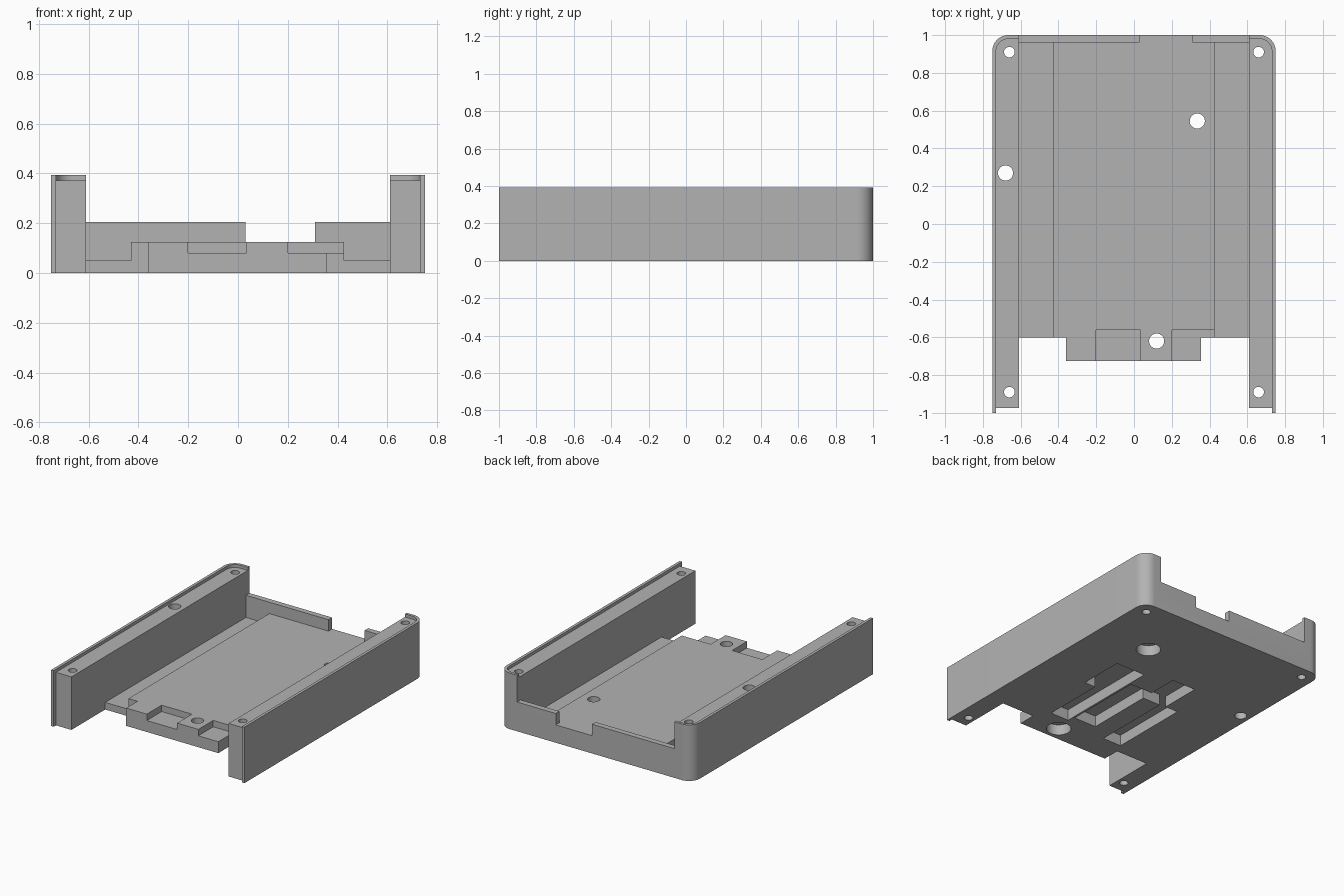
import bpy
import bmesh
from math import cos, sin, pi

if "Cube" in bpy.data.objects:
    bpy.data.objects.remove(bpy.data.objects["Cube"])

FAR = 1.5          # overshoot for cutters that run out of the body
RAIL_IN = 0.61     # inner face of the side rails
FLOOR, DECK, WALL, RAIL, LIP = 0.05, 0.125, 0.205, 0.372, 0.393

grey = bpy.data.materials.new("plain_grey")
grey.use_nodes = True
grey.diffuse_color = (0.45, 0.45, 0.45, 1)
grey.node_tree.nodes["Principled BSDF"].inputs["Base Color"].default_value = (0.45, 0.45, 0.45, 1)


def prism(name, outline, z0, z1):
    """Extrude a counter-clockwise outline from z0 to z1."""
    bm = bmesh.new()
    face = bm.faces.new([bm.verts.new((x, y, z0)) for x, y in outline])
    top = bmesh.ops.extrude_face_region(bm, geom=[face])["geom"]
    verts = [v for v in top if isinstance(v, bmesh.types.BMVert)]
    bmesh.ops.translate(bm, verts=verts, vec=(0, 0, z1 - z0))
    bmesh.ops.recalc_face_normals(bm, faces=bm.faces)
    mesh = bpy.data.meshes.new(name)
    bm.to_mesh(mesh)
    bm.free()
    mesh.materials.append(grey)
    obj = bpy.data.objects.new(name, mesh)
    bpy.context.collection.objects.link(obj)
    return obj


def rounded_back(half, front, back, r, steps=12):
    """Plan outline with square front corners and round back corners."""
    pts = [(-half, front), (half, front)]
    for cx, start in ((half - r, 0), (r - half, pi / 2)):
        for i in range(steps + 1):
            a = start + i * pi / 2 / steps
            pts.append((cx + r * cos(a), back - r + r * sin(a)))
    return pts


def circle(x, y, r, n=32):
    return [(x + r * cos(2 * pi * i / n), y + r * sin(2 * pi * i / n)) for i in range(n)]


def cut(outline, z0, z1):
    cutter = prism("cutter", outline, z0, z1)
    cutter.hide_render = True
    mod = body.modifiers.new("cut", "BOOLEAN")
    mod.operation = "DIFFERENCE"
    mod.solver = "EXACT"
    mod.object = cutter
    bpy.context.view_layer.objects.active = body
    bpy.ops.object.modifier_apply(modifier=mod.name)
    mesh = cutter.data
    bpy.data.objects.remove(cutter)
    bpy.data.meshes.remove(mesh)


def cut_box(x0, x1, y0, y1, z0=-FAR, z1=FAR):
    cut([(x0, y0), (x1, y0), (x1, y1), (x0, y1)], z0, z1)


# Solid block with rounded back corners
body = prism("enclosure_base", rounded_back(0.75, -1, 1, 0.085), 0, LIP)

# Step inside the thin outer lip, along the top and at the rail fronts
cut(rounded_back(0.73, -FAR, 0.98, 0.065), RAIL, FAR)
cut_box(-0.73, 0.73, -FAR, -0.975)

# Space between the rails, back wall and its gap
cut_box(-RAIL_IN, RAIL_IN, -FAR, FAR, WALL)
cut_box(-RAIL_IN, RAIL_IN, -FAR, 0.96, DECK)
cut_box(0.03, 0.31, -FAR, FAR, DECK)

# Low channels beside the raised deck
cut_box(-RAIL_IN, -0.43, -FAR, 0.96, FLOOR)
cut_box(0.425, RAIL_IN, -FAR, 0.96, FLOOR)

# Front outline of the floor with its tab
cut_box(-RAIL_IN, RAIL_IN, -FAR, -0.725)
cut_box(-RAIL_IN, -0.36, -FAR, -0.6)
cut_box(0.355, RAIL_IN, -FAR, -0.6)

# Notches in the tab
cut_box(-0.2, 0.035, -FAR, -0.56, 0.08)
cut_box(0.2, 0.45, -FAR, -0.56, 0.08)

# Corner screw holes
for x in (-0.66, 0.66):
    for y in (-0.89, 0.91):
        cut(circle(x, y, 0.028), -FAR, FAR)

# Mounting holes, two of them counterbored from below
for x, y, bored in ((-0.68, 0.27, False), (0.335, 0.545, True), (0.12, -0.62, True)):
    cut(circle(x, y, 0.04), -FAR, FAR)
    if bored:
        cut(circle(x, y, 0.08), -FAR, 0.075)

# Recesses in the underside: two stepped pockets
cut([(0.145, -0.495), (0.288, -0.495), (0.288, -0.05), (0.375, -0.05),
     (0.375, 0.275), (0.145, 0.275)], -FAR, 0.078)
cut([(-0.33, -0.53), (-0.185, -0.53), (-0.185, 0.04), (-0.045, 0.04), (-0.045, -0.445),
     (0.13, -0.445), (0.13, 0.125), (-0.045, 0.125), (-0.045, 0.34), (-0.23, 0.34),
     (-0.23, 0.045), (-0.33, 0.045)], -FAR, 0.078)

# Smooth the rounded corners and hole walls, keep the rest sharp
bpy.ops.object.select_all(action="DESELECT")
body.select_set(True)
bpy.context.view_layer.objects.active = body
bpy.ops.object.shade_smooth_by_angle()
